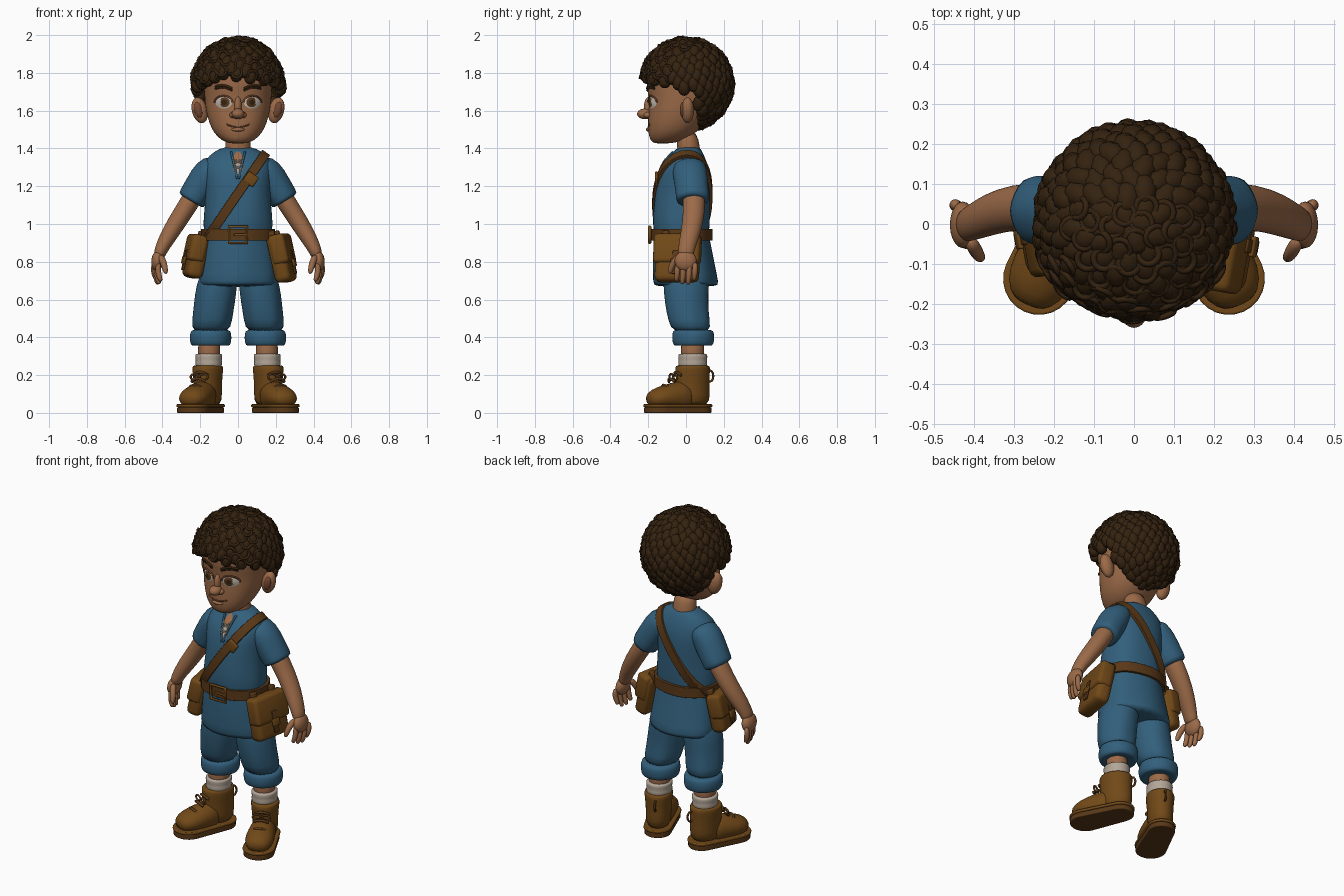
import bpy, bmesh, math, random
from math import sin, cos, pi
from mathutils import Vector, Matrix
from mathutils.bvhtree import BVHTree

random.seed(4)
if "Cube" in bpy.data.objects:
    bpy.data.objects.remove(bpy.data.objects["Cube"])


def mat(name, *rgb):
    m = bpy.data.materials.new(name)
    m.use_nodes = True
    m.diffuse_color = (*rgb, 1)
    m.node_tree.nodes["Principled BSDF"].inputs["Base Color"].default_value = (*rgb, 1)
    return m


skin = mat("skin", .33, .145, .065)
blush = mat("lip_brown", .18, .065, .032)
blue = mat("blue_cloth", .032, .115, .2)
leather = mat("tan_leather", .165, .066, .009)
dark = mat("dark_leather", .1, .04, .009)
brown = mat("hair_brown", .034, .016, .005)
cream = mat("cream_knit", .45, .38, .31)
white = mat("eye_white", .55, .5, .44)
iris = mat("iris_brown", .1, .042, .012)


def finish(name, bm, m, sub=0, bevel=0):
    bmesh.ops.recalc_face_normals(bm, faces=bm.faces)
    me = bpy.data.meshes.new(name)
    bm.to_mesh(me)
    bm.free()
    me.materials.append(m)
    me.polygons.foreach_set("use_smooth", [True] * len(me.polygons))
    ob = bpy.data.objects.new(name, me)
    bpy.context.collection.objects.link(ob)
    if bevel:
        mod = ob.modifiers.new("Bevel", "BEVEL")
        mod.width, mod.segments = bevel, 3
    if sub:
        ob.modifiers.new("Subdivision", "SUBSURF").levels = sub
        ob.modifiers["Subdivision"].render_levels = sub
    return ob


def loft(name, rings, m, flat=False, ref=(0, 1, 0), ripple=0, square=1, seg=24):
    """Skin elliptical rings (x, y, z, half width, half depth)."""
    bm, rows, n = bmesh.new(), [], len(rings)
    for i, (x, y, z, a, b) in enumerate(rings):
        t = Vector(rings[min(i + 1, n - 1)][:3]) - Vector(rings[max(i - 1, 0)][:3])
        t = Vector((0, 0, 1)) if flat else t.normalized()
        e1 = Vector(ref).cross(t).normalized()
        e2 = t.cross(e1)
        row = []
        for k in range(seg):
            q = 2 * pi * k / seg
            r = 1 + ripple * i / n * sin(6 * q + i * .5)
            c, s = (math.copysign(abs(v) ** square, v) * r for v in (cos(q), sin(q)))
            row.append(bm.verts.new(Vector((x, y, z)) + e1 * a * c + e2 * b * s))
        rows.append(row)
    for r0, r1 in zip(rows, rows[1:]):
        for k in range(seg):
            bm.faces.new((r0[k - 1], r0[k], r1[k], r1[k - 1]))
    bm.faces.new(rows[0])
    bm.faces.new(rows[-1])
    return finish(name, bm, m, sub=1)


def ball(name, loc, radii, m, rot=0):
    bm = bmesh.new()
    mx = Matrix.Translation(loc) @ Matrix.Rotation(rot, 4, 'Y') @ Matrix.Diagonal((*radii, 1))
    bmesh.ops.create_uvsphere(bm, u_segments=20, v_segments=14, radius=1, matrix=mx)
    return finish(name, bm, m)


def box(name, base, offset, dims, m, bevel):
    bm = bmesh.new()
    mx = base @ Matrix.Translation(offset) @ Matrix.Diagonal((*dims, 1))
    bmesh.ops.create_cube(bm, size=1, matrix=mx)
    return finish(name, bm, m, bevel=bevel)


def wire(name, paths, r, m, cyclic=False):
    cu = bpy.data.curves.new(name, 'CURVE')
    cu.dimensions, cu.bevel_depth, cu.bevel_resolution, cu.use_fill_caps = '3D', r, 1, True
    for path in paths:
        sp = cu.splines.new('POLY')
        sp.points.add(len(path) - 1)
        sp.use_cyclic_u = cyclic
        for p, co in zip(sp.points, path):
            p.co = (*co, 1)
    cu.materials.append(m)
    ob = bpy.data.objects.new(name, cu)
    bpy.context.collection.objects.link(ob)
    return ob


def tree(ob):
    return BVHTree.FromObject(ob, bpy.context.evaluated_depsgraph_get())


def front(bvh, x, z, lift):
    loc, nor, *_ = bvh.ray_cast(Vector((x, -1, z)), Vector((0, 1, 0)))
    return loc + nor * lift


def decal(name, bvh, x, z, w, h, m, lift, dome=0):
    bm, rows = bmesh.new(), []
    mid = bm.verts.new(front(bvh, x, z, lift + dome))
    for f in (.35, .7, 1):
        rows.append([bm.verts.new(front(bvh, x + w * f * cos(q * pi / 12), z + h * f * sin(q * pi / 12),
                                        lift + dome * (1 - f * f))) for q in range(24)])
    for k in range(24):
        bm.faces.new((mid, rows[0][k - 1], rows[0][k]))
        for r0, r1 in zip(rows, rows[1:]):
            bm.faces.new((r0[k - 1], r1[k - 1], r1[k], r0[k]))
    return finish(name, bm, m)


def wrap(name, bvh, centre, u, width, thick, m, n=64):
    """Band hugging a body along the plane spanned by u and the y axis."""
    c, u, pts = Vector(centre), Vector(u).normalized(), []
    for k in range(n):
        d = u * cos(2 * pi * k / n) + Vector((0, sin(2 * pi * k / n), 0))
        pts.append((bvh.ray_cast(c + d, -d)[0], d))
    side = u.cross(Vector((0, 1, 0)))
    bm, rows = bmesh.new(), []
    for k, (p, d) in enumerate(pts):
        t = (pts[(k + 1) % n][0] - pts[k - 1][0]).normalized()
        out = t.cross(side)
        out = out if out.dot(d) > 0 else -out
        rows.append([bm.verts.new(p + out * o + side * w * width / 2)
                     for o, w in ((-.02, -1), (thick, -1), (thick, 1), (-.02, 1))])
    for k in range(n):
        for j in range(4):
            bm.faces.new((rows[k - 1][j - 1], rows[k - 1][j], rows[k][j], rows[k][j - 1]))
    return finish(name, bm, m, bevel=.003)


def body(rows):
    return [(0, (f + b) / 2, z, a, (b - f) / 2) for z, a, f, b in rows]


# Head, neck and face
head = loft("head", body([(1.425, .04, -.165, -.09), (1.44, .085, -.19, -.01), (1.48, .128, -.2, .05),
            (1.53, .152, -.203, .1), (1.6, .172, -.2, .14), (1.66, .178, -.196, .17), (1.72, .182, -.21, .18),
            (1.8, .185, -.215, .18), (1.88, .15, -.17, .15), (1.93, .06, -.06, .06)]), skin, True, square=.92)
loft("neck", [(0, .02, 1.33, .075, .07), (0, .015, 1.4, .066, .058), (0, 0, 1.5, .068, .06)], skin, True)
face = tree(head)
ball("nose_tip", (0, -.217, 1.583), (.034, .042, .028), skin)
ball("nose_bridge", (0, -.193, 1.62), (.02, .03, .055), skin)
wire("mouth", [[front(face, x * .012, 1.513 + .0006 * x * x, .001) for x in range(-5, 6)]], .004, blush)
ball("lower_lip", (0, -.2, 1.5), (.035, .012, .01), skin)
for s, tag in ((1, "left"), (-1, "right")):
    ball(tag + "_nostril", (s * .027, -.203, 1.577), (.018, .022, .016), skin)
    ball(tag + "_ear", (s * .203, .008, 1.602), (.041, .034, .07), skin, s * .25)
    ball(tag + "_inner_ear", (s * .21, -.016, 1.604), (.022, .017, .043), blush, s * .25)
    decal(tag + "_eye", face, s * .075, 1.645, .045, .034, white, .001, .008)
    decal(tag + "_iris", face, s * .069, 1.645, .026, .027, iris, .006, .005)
    decal(tag + "_pupil", face, s * .069, 1.645, .013, .014, brown, .011, .001)
    wire(tag + "_upper_lid", [[front(face, s * .075 + .047 * cos(q), 1.643 + .036 * sin(q), .003)
                               for q in (pi * k / 12 for k in range(13))]], .005, blush)
    for j in range(2):
        wire(tag + "_eyebrow", [[front(face, s * (.03 + .011 * k), 1.708 + j * .009 + .017 * sin(k * .32), .002)
                                 for k in range(9)]], .007, brown)

# Curly hair
HC = Vector((0, .003, 1.74))


def in_hair(p):
    return p.z > (1.5 if p.y > .065 else 1.715 + .38 * max(0, -p.y - .03))


bm = bmesh.new()
bmesh.ops.create_uvsphere(bm, u_segments=48, v_segments=32, radius=.218, matrix=Matrix.Translation(HC))
bmesh.ops.delete(bm, geom=[v for v in bm.verts if not in_hair(v.co)], context='VERTS')
finish("hair_cap", bm, brown)

bm, rings, count = bmesh.new(), [], 330
for i in range(count):
    h = 1 - 2 * (i + .5) / count
    q = i * pi * (3 - 5 ** .5)
    d = Vector(((1 - h * h) ** .5 * cos(q), (1 - h * h) ** .5 * sin(q), h))
    p = HC + d * random.uniform(.218, .228)
    if not in_hair(p):
        continue
    turn = d.to_track_quat('Z', 'Y').to_matrix().to_4x4()
    curl = bmesh.ops.create_uvsphere(bm, u_segments=12, v_segments=12, radius=1)["verts"]
    for v in curl:
        groove = 1 - .1 * (cos(v.co.z * 9) < -.3)
        v.co = (v.co.x * .034 * groove, v.co.y * .034 * groove, v.co.z * .043)
    spin = Matrix.Rotation(random.uniform(-.5, .5), 4, 'Z') @ Matrix.Rotation(pi / 2, 4, 'X')
    bmesh.ops.transform(bm, matrix=Matrix.Translation(p) @ turn @ spin, verts=curl)
    if p.y < -.08 or p.z > 1.9 and p.y < .05:
        tilt = turn @ Matrix.Rotation(random.uniform(-.5, .5), 4, 'X')
        rings.append([HC + d * .243 + tilt @ Vector((.026 * cos(a * pi / 8), .026 * sin(a * pi / 8), 0))
                      for a in range(16)])
finish("hair_curls", bm, brown)
wire("hair_ringlets", rings, .008, brown, True)

# Tunic with strap and belt
tunic = loft("tunic", body([(1.41, .075, -.04, .075), (1.385, .125, -.065, .085), (1.34, .178, -.108, .108),
             (1.28, .184, -.142, .125), (1.2, .174, -.16, .13), (1.1, .174, -.172, .127), (1.0, .188, -.18, .128),
             (.945, .178, -.166, .12), (.9, .186, -.172, .13), (.78, .2, -.176, .152), (.685, .212, -.172, .172),
             (.667, .21, -.17, .17)]), blue, True, ripple=.03, square=.92)
cloth = tree(tunic)
wrap("shoulder_strap", cloth, (-.015, 0, 1.14), (.33, 0, .48), .05, .014, dark)
wrap("belt", cloth, (0, 0, .943), (1, 0, 0), .062, .018, dark)
turn = Matrix.Translation(front(cloth, .065, 1.235, .014)) @ Matrix.Rotation(.6, 4, 'Y')
box("strap_buckle", turn, (0, 0, 0), (.064, .016, .06), leather, .006)
fy = front(cloth, 0, .943, .024).y
wire("belt_buckle", [[(x, fy, z) for x, z in ((-.048, .9), (.048, .9), (.048, .986), (-.048, .986))]],
     .009, leather, True)
box("buckle_prong", Matrix(), (.012, fy, .943), (.07, .012, .014), leather, .004)

# Neck opening and lacing
decal("neck_opening", cloth, 0, 1.318, .028, .066, skin, .002)
decal("undershirt", cloth, 0, 1.283, .02, .04, cream, .005)
for s in (1, -1):
    wire("collar_edge", [[front(cloth, s * (.004 + .0065 * k), 1.24 + .028 * k, .004) for k in range(6)]], .006, blue)
wire("lacing", [[front(cloth, s * .024, z, .008), front(cloth, -s * .018, z - .025, .008)]
                for z in (1.34, 1.31) for s in (1, -1)], .004, cream)

for s, tag in ((1, "left"), (-1, "right")):
    # Sleeve, arm and hand
    loft(tag + "_sleeve", [(s * x, y, z, a, b) for x, y, z, a, b in
         ((.1, .015, 1.325, .06, .085), (.155, .02, 1.277, .085, .093), (.2, .03, 1.2, .082, .09),
          (.243, .035, 1.132, .078, .088), (.25, .035, 1.12, .074, .085))], blue, ripple=.03)
    loft(tag + "_arm", [(s * x, y, z, a, b) for x, y, z, a, b in
         ((.2, .035, 1.21, .055, .06), (.265, .045, 1.1, .051, .06), (.33, .035, 1.0, .049, .055),
          (.378, .015, .92, .043, .05), (.41, 0, .86, .034, .042), (.42, -.003, .82, .03, .045))], skin)
    ball(tag + "_palm", (s * .427, -.002, .805), (.032, .058, .055), skin, -s * .1)
    for k in range(4):
        y = -.045 + .031 * k
        x, low = .424 + .25 * y, (.695, .68, .678, .7)[k]
        loft(f"{tag}_finger", [(s * (x + .008), y, .8, .014, .015), (s * (x + .012), y, .75, .0165, .016),
             (s * (x + .002), y - .005, low + .02, .015, .015), (s * (x - .006), y - .006, low, .009, .01)], skin, seg=10)
    loft(tag + "_thumb", [(s * .412, -.035, .835, .018, .018), (s * .395, -.066, .8, .019, .018),
         (s * .385, -.083, .758, .016, .016), (s * .38, -.085, .735, .009, .009)], skin, seg=10)

    # Rolled trousers, shin and sock
    loft(tag + "_trouser_leg", [(s * x, y, z, a, b) for x, y, z, a, b in
         ((.095, 0, .78, .09, .12), (.112, 0, .68, .11, .122), (.125, .002, .58, .108, .116),
          (.137, .015, .49, .105, .112), (.146, .032, .42, .1, .105))], blue, True, ripple=.035)
    loft(tag + "_trouser_cuff", [(s * .145, .038, z, a, a + .002) for z, a in
         ((.44, .09), (.436, .107), (.4, .112), (.365, .108), (.352, .095), (.36, .07))], blue, True, ripple=.02)
    loft(tag + "_shin", [(s * .153, .035, z, .059, .062) for z in (.25, .32, .42)], skin, True)
    loft(tag + "_sock", [(s * .155, .036, z, a, a + .006) for z, a in
         ((.2, .064), (.24, .066), (.265, .073), (.272, .068), (.3, .073), (.312, .07), (.314, .058))], cream, True)

    # Boot, turned outward
    boot = Matrix.Translation((s * .16, .035, 0)) @ Matrix.Rotation(s * .42, 4, 'Z')
    parts = [
        loft(tag + "_boot_shaft", [(0, y, z, a, b) for y, z, a, b in
             ((.0, .03, .068, .09), (.005, .1, .07, .092), (.0, .17, .072, .092), (0, .23, .08, .096),
              (0, .252, .078, .094), (0, .25, .062, .07))], leather, True),
        loft(tag + "_boot_foot", [(0, 0, .085, .068, .085), (0, -.08, .09, .073, .082), (0, -.16, .083, .083, .064),
             (0, -.22, .075, .074, .054), (0, -.26, .062, .04, .03)], leather, ref=(0, 0, 1)),
        wire(tag + "_boot_laces", [[(x * .01, -.098 - .035 * j + .0009 * x * x, .215 - .034 * j - .001 * x * x)
             for x in range(-4, 5)] for j in range(3)], .008, dark),
        wire(tag + "_lace_bow", [[(d * (.026 + .024 * cos(a * pi / 6)), -.112, .2 + .016 * sin(a * pi / 6) - .01)
             for a in range(12)] for d in (1, -1)], .006, dark, True),
        wire(tag + "_pull_loop", [[(0, .1 + .02 * cos(a * pi / 6), .195 + .03 * sin(a * pi / 6))
             for a in range(12)]], .006, dark, True)]
    for name, r, z0, z1 in (("sole", 0, 0, .03), ("welt", .004, .03, .046)):
        bm = bmesh.new()
        arc = [(r + (.086 if k < 13 else .075), -.188 if k < 13 else .028, pi + pi * (k - (k > 12)) / 12)
               for k in range(26)]
        bot = bm.faces.new([bm.verts.new((w * cos(a), y + w * sin(a), z0)) for w, y, a in arc])
        up = bmesh.ops.extrude_face_region(bm, geom=[bot])["geom"]
        bmesh.ops.translate(bm, vec=(0, 0, z1 - z0), verts=[g for g in up if isinstance(g, bmesh.types.BMVert)])
        parts.append(finish(f"{tag}_boot_{name}", bm, dark if r == 0 else leather, bevel=.005))
    for ob in parts:
        ob.matrix_world = boot

    # Hip bag with flap, closure and belt loops
    w, h, cx, cy, cz = (.235, .25, .232, -.045, .815) if s > 0 else (.19, .225, .222, -.025, .825)
    bag = Matrix.Translation((s * cx, cy, cz)) @ Matrix.Rotation(-s * .18, 4, 'Z') @ Matrix.Rotation(-s * .22, 4, 'Y')
    box(tag + "_bag", bag, (0, 0, 0), (.088, w, h), leather, .03)
    box(tag + "_bag_flap", bag, (s * .012, 0, h * .2), (.088, w + .016, h * .64), leather, .022)
    box(tag + "_bag_closure", bag, (s * .056, 0, -h * .12), (.012, .034, h * .5), dark, .004)
    box(tag + "_bag_buckle", bag, (s * .062, 0, -h * .13), (.014, .052, .04), leather, .005)
    for d in (-1, 1):
        box(tag + "_bag_loop", bag, (-s * .02, d * w * .3, h * .5), (.05, .034, .06), dark, .006)

for ob in bpy.context.scene.objects:
    if ob.type == 'MESH' and ob.name.split(".")[0].endswith(("sole", "welt", "belt", "strap")):
        bpy.context.view_layer.objects.active = ob
        for o in bpy.context.selected_objects:
            o.select_set(False)
        ob.select_set(True)
        bpy.ops.object.shade_smooth_by_angle(angle=.7)
